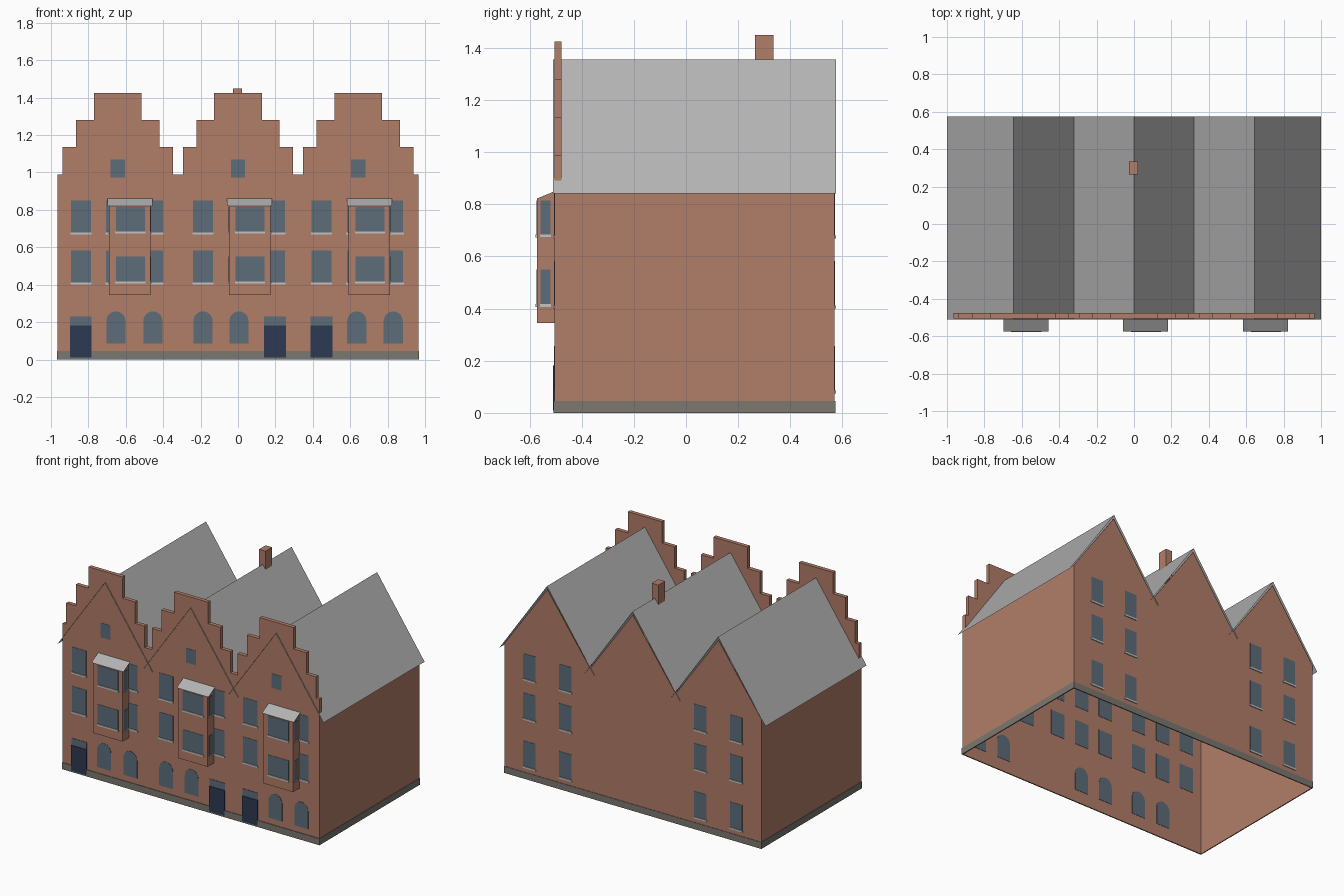
import bpy, bmesh, math

cube = bpy.data.objects.get("Cube")
if cube:
    bpy.data.objects.remove(cube, do_unlink=True)


def material(name, r, g, b):
    m = bpy.data.materials.new(name)
    m.use_nodes = True
    m.diffuse_color = (r, g, b, 1)
    m.node_tree.nodes["Principled BSDF"].inputs["Base Color"].default_value = (r, g, b, 1)
    return m


BRICK = material("brick", .44, .205, .14)
SLATE = material("roof_grey", .45, .45, .45)
GLASS = material("window_blue_grey", .11, .15, .19)
DOOR = material("door_navy", .026, .042, .088)
STONE = material("plinth_grey", .2, .185, .16)
SILL = material("sill_light_grey", .55, .55, .54)


def finish(name, bm, mat):
    mesh = bpy.data.meshes.new(name)
    bm.to_mesh(mesh)
    bm.free()
    mesh.materials.append(mat)
    obj = bpy.data.objects.new(name, mesh)
    bpy.context.collection.objects.link(obj)
    return obj


def prism(name, outline, y0, y1, mat):
    """Extrude an x-z outline from y0 to y1."""
    bm = bmesh.new()
    face = bm.faces.new([bm.verts.new((x, y0, z)) for x, z in outline])
    new = bmesh.ops.extrude_face_region(bm, geom=[face])["geom"]
    bmesh.ops.translate(bm, vec=(0, y1 - y0, 0),
                        verts=[v for v in new if isinstance(v, bmesh.types.BMVert)])
    bmesh.ops.recalc_face_normals(bm, faces=bm.faces)
    return finish(name, bm, mat)


def box(name, x0, x1, y0, y1, z0, z1, mat):
    return prism(name, [(x0, z0), (x1, z0), (x1, z1), (x0, z1)], y0, y1, mat)


def sheet(name, rows, mat):
    """Open surface through pairs of points."""
    bm = bmesh.new()
    pairs = [[bm.verts.new(p) for p in row] for row in rows]
    for (a, b), (c, d) in zip(pairs, pairs[1:]):
        bm.faces.new((a, b, d, c))
    return finish(name, bm, mat)


W, FRONT, BACK = .965, -.504, .57
T = .004
UNITS = (-.643, 0, .643)
HALF = W / 3
EAVE, RIDGE = .88, 1.33
ROWS = ((.085, .257), (.412, .583), (.68, .85))


def window(name, x, width, z0, z1, y, out, sill=True):
    box(name, x - width / 2, x + width / 2, y - out * .006, y + out * .002, z0, z1, GLASS)
    if sill:
        box(name + "_sill", x - width / 2 - .003, x + width / 2 + .003,
            y, y + out * .006, z0 - .011, z0, SILL)


# Walls
box("front_wall", -W, W, FRONT, FRONT + T, 0, .88, BRICK)
for side, name in ((-1, "right"), (1, "left")):
    a, b = sorted((side * W, side * (W - T)))
    box(name + "_wall", a, b, FRONT + T, BACK - T, 0, EAVE, BRICK)
    a, b = sorted((side * W, side * (W + .003)))
    box(name + "_plinth", a, b, FRONT - .004, BACK + .003, 0, .045, STONE)
back = [(W, 0), (-W, 0), (-W, EAVE)]
for c in UNITS:
    back += [(c, RIDGE), (c + HALF, EAVE)]
prism("back_wall", back, BACK - T, BACK, BRICK)

# Plinth front and back
box("front_plinth", -W, W, FRONT - .004, FRONT, 0, .045, STONE)
box("back_plinth", -W, W, BACK, BACK + .003, 0, .045, STONE)

# Stepped gables
steps = ((.295, .99, 1.135), (.223, 1.135, 1.28), (.128, 1.28, 1.425))
gable = [(W, .88), (-W, .88), (-W, .99)]
for c in UNITS:
    for half, low, high in steps:
        gable += [(c - half, low), (c - half, high)]
    for half, low, high in reversed(steps):
        gable += [(c + half, high), (c + half, low)]
gable.append((W, .99))
prism("stepped_gables", gable, FRONT, FRONT + .027, BRICK)

# Three pitched roofs, crossing in the valleys
for i, c in enumerate(UNITS):
    sheet(f"roof_{i + 1}", [((x, -.51, z), (x, .575, z)) for x, z in
                            ((c - .357, .842), (c, 1.355), (c + .357, .842))], SLATE)
    window(f"attic_window_{i + 1}", c, .076, .973, 1.07, FRONT, -1, False)
box("chimney", -.027, .022, .265, .335, 1.25, 1.45, BRICK)

# Front windows and ground floor openings
columns = (-.84, -.653, -.455, -.187, .005, .198, .446, .635, .83)
door_columns = (0, 5, 6)
for i, x in enumerate(columns):
    for r in (1, 2):
        window(f"front_window_{i + 1}_{r}", x, .107, *ROWS[r], FRONT, -1)
    if i in door_columns:
        box(f"door_{i + 1}", x - .058, x + .058, -.511, FRONT, .01, .182, DOOR)
        box(f"transom_{i + 1}", x - .058, x + .058, FRONT - .003, FRONT, .182, .23, GLASS)
    else:
        arc = [(x + .051 * math.cos(math.pi * k / 12), .206 + .051 * math.sin(math.pi * k / 12))
               for k in range(13)]
        prism(f"arched_window_{i + 1}", [(x - .051, .085), (x + .051, .085)] + arc,
              FRONT - .002, FRONT + .006, GLASS)

# Back windows
for i, x in enumerate((-.777, -.507, .507, .777)):
    for r, (z0, z1) in enumerate(ROWS):
        window(f"back_window_{i + 1}_{r}", x, .092, z0, z1, BACK, 1)

# Oriels with lean-to roofs
Y = -.572
for i, c in enumerate((-.578, .062, .703)):
    n = f"oriel_{i + 1}"
    box(n, c - .111, c + .111, Y, FRONT, .345, .822, BRICK)
    # wedge closing the space below the roof
    bm = bmesh.new()
    ends = [[bm.verts.new((c + s * .111, y, z)) for y, z in
             ((Y, .822), (FRONT, .822), (FRONT, .85))] for s in (-1, 1)]
    for tri in ends:
        bm.faces.new(tri)
    finish(n + "_cheeks", bm, BRICK)
    sheet(n + "_roof", [((x, -.575, .822), (x, FRONT - .001, .862))
                        for x in (c + .12, c - .12)], SLATE)
    for r, (z0, z1) in enumerate(((.417, .55), (.684, .815))):
        window(f"{n}_window_{r + 1}", c + .002, .155, z0, z1, Y, -1)
        for s, side in ((-1, "right"), (1, "left")):
            face = c + s * .111
            a, b = sorted((face, face + s * .002))
            box(f"{n}_{side}_pane_{r + 1}", a, b, -.558, -.52, z0, z1, GLASS)
            a, b = sorted((face, face + s * .005))
            box(f"{n}_{side}_sill_{r + 1}", a, b, -.56, -.518, z0 - .01, z0, SILL)
